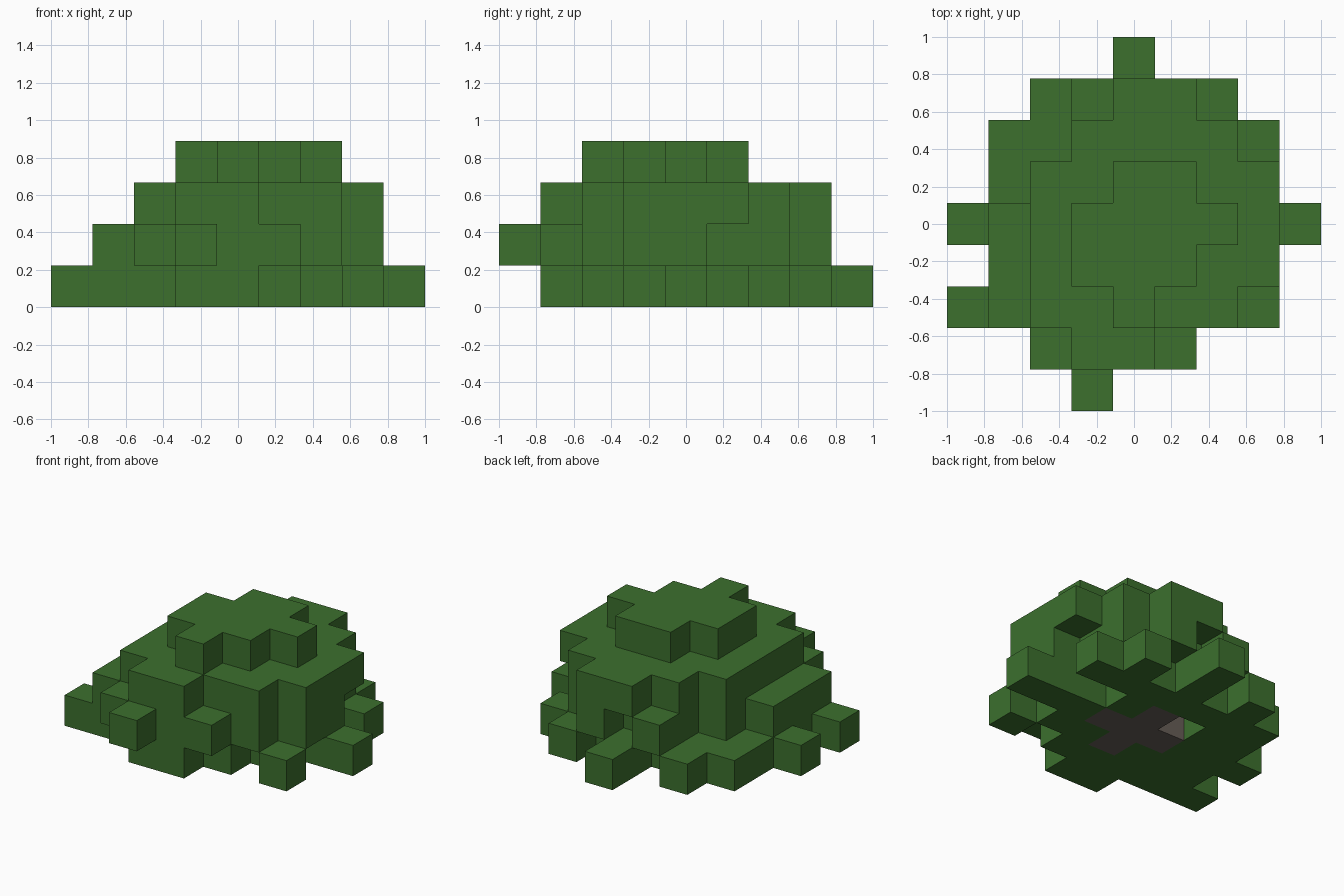
import bpy
import bmesh
from mathutils import Vector

cube = bpy.data.objects.get("Cube")
if cube:
    bpy.data.objects.remove(cube, do_unlink=True)

# Floor plans from the ground up: back row first, "#" leaf block, "o" wood block
PLANS = [
    ["....#....",
     "..#.#.#..",
     ".#######.",
     ".##.o#...",
     "###ooo###",
     ".###o##..",
     "######.#.",
     "...##....",
     "........."],
    [".........",
     "...#.#...",
     "...####..",
     "..#####..",
     ".#######.",
     ".#######.",
     ".######..",
     "..####...",
     "...#....."],
    [".........",
     "....##...",
     "...####..",
     "..######.",
     "..######.",
     "..######.",
     "..#####..",
     "...##....",
     "........."],
    [".........",
     ".........",
     ".........",
     "....##...",
     "...####..",
     "...###...",
     "....#....",
     ".........",
     "........."],
]
COUNT = len(PLANS[0])
SIZE = 2 / COUNT


def make_material(name, color):
    mat = bpy.data.materials.new(name)
    mat.use_nodes = True
    mat.diffuse_color = color
    mat.node_tree.nodes["Principled BSDF"].inputs["Base Color"].default_value = color
    return mat


def read_blocks():
    blocks = {}
    for level, plan in enumerate(PLANS):
        for row, line in enumerate(plan):
            for col, mark in enumerate(line):
                if mark != ".":
                    blocks[(col, COUNT - 1 - row, level)] = mark
    return blocks


def build_blocks(name, mark, blocks, mat):
    """Join all blocks of one kind, keeping only the exposed sides."""
    bm = bmesh.new()
    for cell in (c for c, kind in blocks.items() if kind == mark):
        center = Vector(cell) + Vector((0.5, 0.5, 0.5))
        for axis in range(3):
            for sign in (-1, 1):
                normal = Vector((0, 0, 0))
                normal[axis] = sign
                if tuple(int(v) for v in Vector(cell) + normal) in blocks:
                    continue
                u = Vector((0, 0, 0))
                u[(axis + 1) % 3] = 0.5
                v = normal.cross(u)
                mid = center + normal / 2
                corners = [mid - u - v, mid + u - v, mid + u + v, mid - u + v]
                bm.faces.new([bm.verts.new(p * SIZE - Vector((1, 1, 0)))
                              for p in corners])
    bmesh.ops.remove_doubles(bm, verts=bm.verts, dist=SIZE / 100)
    mesh = bpy.data.meshes.new(name)
    bm.to_mesh(mesh)
    bm.free()
    mesh.materials.append(mat)
    obj = bpy.data.objects.new(name, mesh)
    bpy.context.collection.objects.link(obj)
    return obj


blocks = read_blocks()

# Leafy bush body
leaf_green = make_material("leaf green", (0.045, 0.162, 0.027, 1))
build_blocks("bush_leaves", "#", blocks, leaf_green)

# Cross-shaped wooden base hidden in the bush
bark_brown = make_material("bark grey brown", (0.135, 0.112, 0.096, 1))
build_blocks("bush_wood", "o", blocks, bark_brown)
